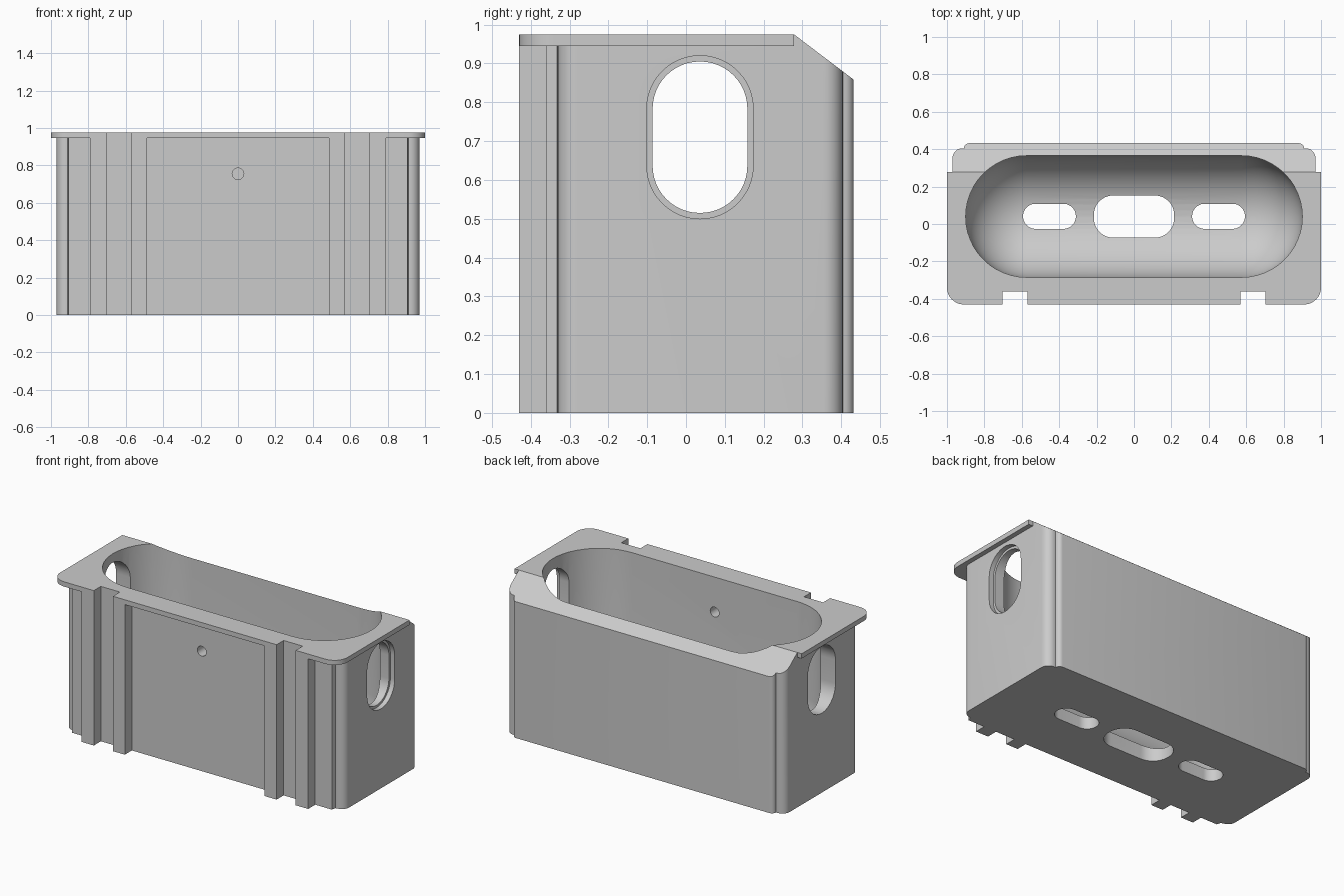
import bpy, bmesh, math
from mathutils import Matrix

if "Cube" in bpy.data.objects:
    bpy.data.objects.remove(bpy.data.objects["Cube"])

grey = bpy.data.materials.new("light grey")
grey.diffuse_color = (0.6, 0.6, 0.6, 1)
grey.use_nodes = True
grey.node_tree.nodes["Principled BSDF"].inputs["Base Color"].default_value = grey.diffuse_color


def loft(name, rings):
    """Closed solid through a stack of equally long 3D rings."""
    bm = bmesh.new()
    rows = [[bm.verts.new(p) for p in ring] for ring in rings]
    n = len(rows[0])
    for a, b in zip(rows, rows[1:]):
        for i in range(n):
            j = (i + 1) % n
            bm.faces.new((a[i], a[j], b[j], b[i]))
    bm.faces.new(rows[0][::-1])
    bm.faces.new(rows[-1])
    bmesh.ops.recalc_face_normals(bm, faces=bm.faces[:])
    me = bpy.data.meshes.new(name)
    bm.to_mesh(me)
    bm.free()
    me.materials.append(grey)
    ob = bpy.data.objects.new(name, me)
    bpy.context.collection.objects.link(ob)
    return ob


def prism(name, pts, a, b, axis="z"):
    """Extrude a 2D outline between a and b along an axis."""
    place = {"z": lambda p, t: (p[0], p[1], t),
             "x": lambda p, t: (t, p[0], p[1]),
             "y": lambda p, t: (p[0], t, p[1])}[axis]
    return loft(name, [[place(p, t) for p in pts] for t in (a, b)])


def arc(cx, cy, r, a0, a1, n=10):
    return [(cx + r * math.cos(math.radians(a0 + (a1 - a0) * i / n)),
             cy + r * math.sin(math.radians(a0 + (a1 - a0) * i / n)))
            for i in range(n + 1)]


def round_rect(cx, cy, hx, hy, r, n=12):
    pts = []
    for k, (sx, sy) in enumerate([(1, 1), (-1, 1), (-1, -1), (1, -1)]):
        pts += arc(cx + sx * (hx - r), cy + sy * (hy - r), r, 90 * k, 90 * k + 90, n)
    return pts


def mirrored(half):
    return half + [(-x, y) for x, y in half[::-1]]


def box(name, x0, x1, y0, y1, z0, z1):
    return prism(name, [(x0, y0), (x1, y0), (x1, y1), (x0, y1)], z0, z1)


def combine(target, tool, op):
    mod = target.modifiers.new(op.lower(), "BOOLEAN")
    mod.operation, mod.solver, mod.object = op, "EXACT", tool
    bpy.context.view_layer.objects.active = target
    bpy.ops.object.modifier_apply(modifier=mod.name)
    bpy.data.objects.remove(tool)


# Body with stepped, rounded vertical corners
TOP = 0.975
half = [(0.905, -0.36), (0.912, -0.332), (0.922, -0.332)]
half += arc(0.92, -0.28, 0.05, -90, 0, 8)
half += arc(0.92, 0.354, 0.05, 0, 90, 8) + [(0.912, 0.404)]
half += arc(0.882, 0.404, 0.028, 0, 90, 5)
body = prism("housing", mirrored(half), 0, TOP)

# Four front ribs
for s in (-1, 1):
    for a, b in ((0.487, 0.57), (0.703, 0.79)):
        combine(body, box("rib", min(s * a, s * b), max(s * a, s * b), -0.43, -0.34, 0, 0.96), "UNION")

# Top rim with two front notches
rim = [(0.57, -0.43), (0.57, -0.36), (0.703, -0.36), (0.703, -0.43)]
rim += arc(0.91, -0.34, 0.09, -90, 0) + [(1.0, 0.278)]
combine(body, prism("rim", mirrored(rim), 0.945, TOP), "UNION")

# Sloped back edge
combine(body, prism("slope_cutter", [(0.278, TOP), (0.46, 0.837), (0.6, 0.837), (0.6, 1.1), (0.278, 1.1)],
                    -1.2, 1.2, "x"), "DIFFERENCE")

# Oblong cavity with a fully rounded bottom
R, L, CY, FLOOR = 0.325, 0.575, 0.04, 0.07


def stadium(r, z, n=24):
    pts = arc(L, CY, r, -90, 90, n) + arc(-L, CY, r, 90, 270, n)
    return [(x, y, z) for x, y in pts]


rings = [stadium(R, 1.2)]
for i in range(17):
    t = math.radians(89.5 * i / 16)
    rings.append(stadium(R * math.cos(t), FLOOR + R - R * math.sin(t)))
combine(body, loft("cavity_cutter", rings), "DIFFERENCE")

# Floor slots
for cx, cy, hx, hy, r in ((0, 0.04, 0.215, 0.113, 0.105),
                          (-0.452, 0.041, 0.141, 0.067, 0.066),
                          (0.452, 0.041, 0.141, 0.067, 0.066)):
    combine(body, prism("slot_cutter", round_rect(cx, cy, hx, hy, r), -0.1, 0.3), "DIFFERENCE")

# Side openings: stepped on the right, plain on the left
small = round_rect(0.036, 0.71, 0.122, 0.195, 0.1215)
large = round_rect(0.036, 0.71, 0.137, 0.21, 0.1365)
combine(body, prism("side_cutter", small, 0.6, 1.2, "x"), "DIFFERENCE")
combine(body, prism("recess_cutter", large, 0.94, 1.2, "x"), "DIFFERENCE")
combine(body, prism("side_cutter", large, -1.2, -0.6, "x"), "DIFFERENCE")

# Small round hole in the front wall
combine(body, prism("hole_cutter", arc(0, 0.755, 0.031, 0, 345, 23), -0.6, -0.1, "y"), "DIFFERENCE")

bpy.ops.object.select_all(action="DESELECT")
body.select_set(True)
bpy.context.view_layer.objects.active = body
bpy.ops.object.shade_smooth_by_angle(angle=math.radians(30))
